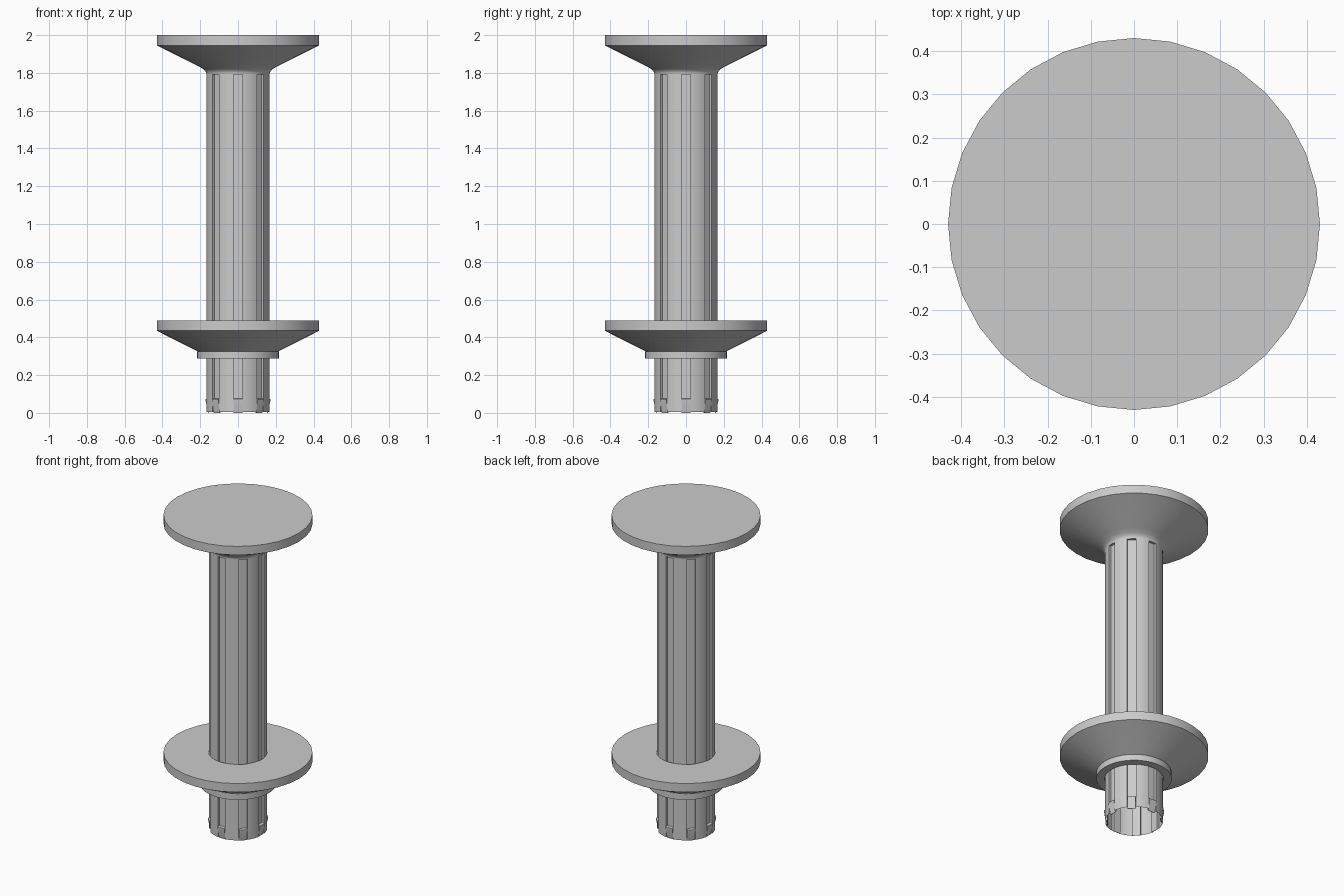
import bpy, bmesh, math

if "Cube" in bpy.data.objects:
    bpy.data.objects.remove(bpy.data.objects["Cube"])

GREY = bpy.data.materials.new("plain grey")
GREY.diffuse_color = (0.6, 0.6, 0.6, 1)
GREY.use_nodes = True
GREY.node_tree.nodes["Principled BSDF"].inputs["Base Color"].default_value = GREY.diffuse_color
R, DEPTH, HALF = 0.168, 0.014, 0.025   # shaft radius, groove depth, groove half width


def finish(name, bm, normals=True):
    if normals:
        bmesh.ops.recalc_face_normals(bm, faces=bm.faces[:])
    me = bpy.data.meshes.new(name)
    bm.to_mesh(me)
    bm.free()
    me.materials.append(GREY)
    ob = bpy.data.objects.new(name, me)
    bpy.context.collection.objects.link(ob)
    bpy.ops.object.select_all(action='DESELECT')
    ob.select_set(True)
    bpy.context.view_layer.objects.active = ob
    bpy.ops.object.shade_smooth_by_angle(angle=math.radians(30))
    return ob


def lathe(name, profile, closed=False, cap=False, n=32):
    """Revolve (radius, z) points around z."""
    bm = bmesh.new()
    rings = [[bm.verts.new((r * math.cos(2 * math.pi * i / n),
                            r * math.sin(2 * math.pi * i / n), z))
              for i in range(n)] for r, z in profile]
    pairs = list(zip(rings, rings[1:]))
    if closed:
        pairs.append((rings[-1], rings[0]))
    for a, b in pairs:
        for i in range(n):
            j = (i + 1) % n
            bm.faces.new((a[i], a[j], b[j], b[i]))
    if cap:
        bm.faces.new(rings[0])
        bm.faces.new(rings[-1])
    return finish(name, bm)


# Solid flared head
lathe("top_flange", [(R, 1.792), (R, 1.80), (0.173, 1.811), (0.187, 1.823),
                     (0.215, 1.838), (0.43, 1.945), (0.43, 2.0)], cap=True)

# Sliding flange and its collar, both open around the shaft
lathe("lower_flange", [(R + .001, 0.30), (0.18, 0.305), (0.195, 0.315),
                       (0.215, 0.326), (0.43, 0.435), (0.43, 0.49),
                       (R + .001, 0.49)], closed=True)
lathe("collar", [(R + .002, 0.287), (0.218, 0.287), (0.218, 0.326),
                 (R + .002, 0.326)], closed=True)

# Hollow shaft with eight long grooves, open at the bottom
half = math.asin(HALF / R)
section = []
for k in range(8):
    a = k * math.pi / 4
    inner = math.asin(HALF / (R - DEPTH))
    section += [(R, a - half), (R - DEPTH, a - inner), (R - DEPTH, a + inner)]
    span = math.pi / 4 - 2 * half
    section += [(R, a + half + span * s / 4) for s in range(4)]
bm = bmesh.new()
low, high = [[bm.verts.new((r * math.cos(a), r * math.sin(a), z))
              for r, a in section] for z in (0.006, 1.795)]
for i in range(len(section)):
    j = (i + 1) % len(section)
    bm.faces.new((low[i], low[j], high[j], high[i]))
finish("grooved_shaft", bm, normals=False)

# Small snap wedges at the foot of every groove
bm = bmesh.new()
outline = [(R - DEPTH, 0.0), (R - DEPTH + 0.003, 0.0), (0.172, 0.066),
           (0.172, 0.074), (R - DEPTH, 0.076)]
for k in range(8):
    a = k * math.pi / 4
    c, s = math.cos(a), math.sin(a)
    w = HALF - 0.001
    left, right = [[bm.verts.new((r * c - t * s, r * s + t * c, z))
                    for r, z in outline] for t in (-w, w)]
    bm.faces.new(left)
    bm.faces.new(right)
    for i in range(len(outline)):
        j = (i + 1) % len(outline)
        bm.faces.new((left[i], left[j], right[j], right[i]))
finish("snap_wedges", bm)
